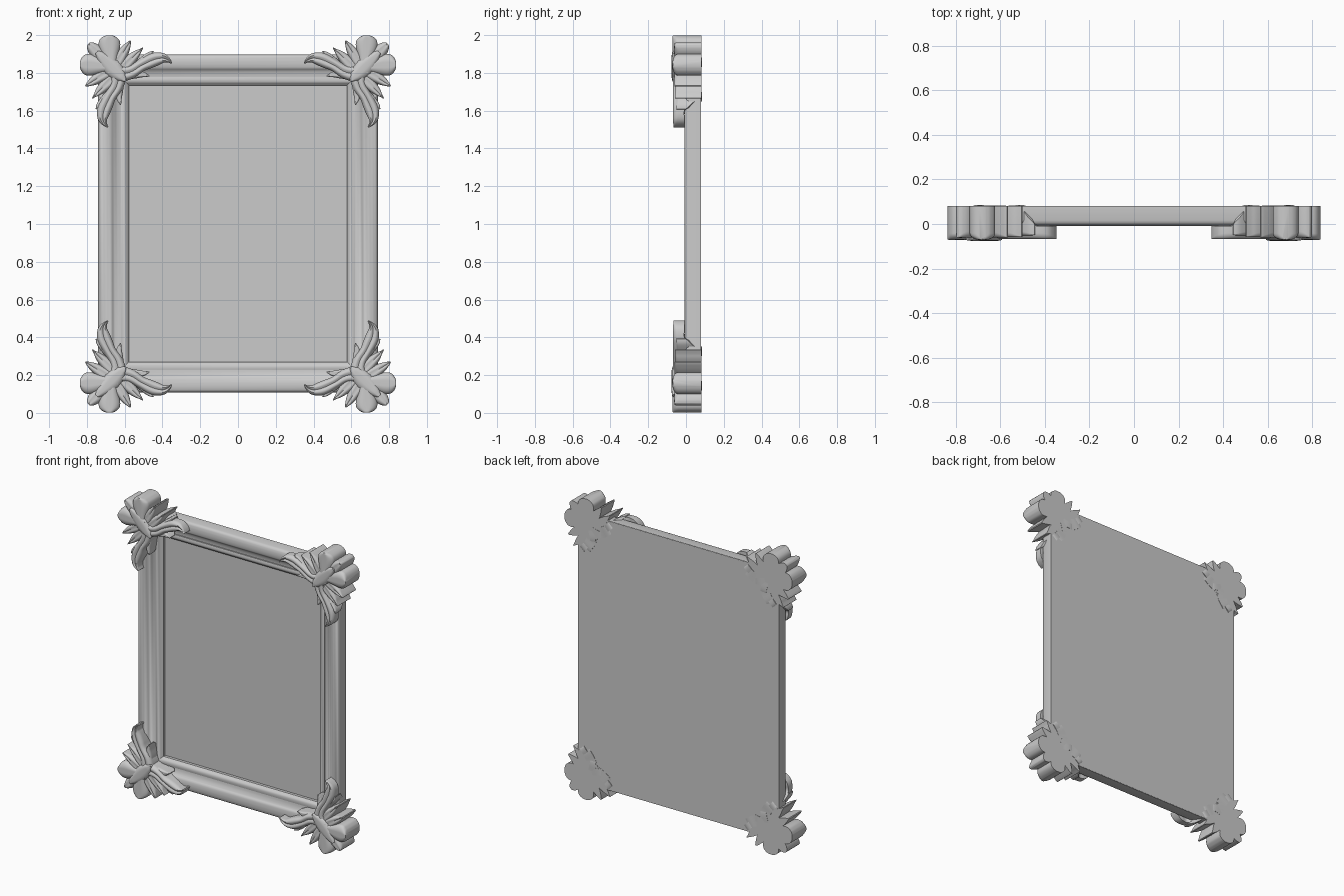
import bpy, bmesh, math

if "Cube" in bpy.data.objects:
    bpy.data.objects.remove(bpy.data.objects["Cube"])

HX, Z0, Z1 = 0.74, 0.107, 1.897     # outer size of the moulding
BACK = 0.081


def finish(bm, name, angle=40):
    bmesh.ops.recalc_face_normals(bm, faces=bm.faces)
    me = bpy.data.meshes.new(name)
    bm.to_mesh(me)
    bm.free()
    ob = bpy.data.objects.new(name, me)
    bpy.context.collection.objects.link(ob)
    bpy.ops.object.select_all(action='DESELECT')
    ob.select_set(True)
    bpy.context.view_layer.objects.active = ob
    bpy.ops.object.shade_smooth_by_angle(angle=math.radians(angle))
    return ob


def spline(pts, n):
    """Catmull-Rom resampling of points with any number of channels."""
    p = [pts[0]] + list(pts) + [pts[-1]]
    out = []
    for i in range(1, len(p) - 2):
        for k in range(n):
            t = k / n
            out.append([0.5 * (2 * b + (c - a) * t + (2 * a - 5 * b + 4 * c - d) * t * t
                        + (3 * b - a - 3 * c + d) * t ** 3)
                        for a, b, c, d in zip(p[i - 1], p[i], p[i + 1], p[i + 2])])
    out.append(list(pts[-1]))
    return out


# Mitred moulding: profile of (inset from outer edge, y)
profile = [(0, 0.079), (0, 0.016), (0.004, 0.005), (0.014, -0.004), (0.03, -0.009),
           (0.05, -0.008), (0.066, -0.002), (0.078, 0.008), (0.09, 0.02), (0.104, 0.027),
           (0.12, 0.029), (0.12, 0.022), (0.13, 0.018), (0.142, 0.021), (0.152, 0.03),
           (0.163, 0.04), (0.163, 0.079)]
bm = bmesh.new()
rings = []
for w, y in profile:
    rings.append([bm.verts.new((x * (HX - w), y, z)) for x, z in
                  ((-1, Z0 + w), (1, Z0 + w), (1, Z1 - w), (-1, Z1 - w))])
for i in range(len(rings)):
    a, b = rings[i], rings[(i + 1) % len(rings)]
    for k in range(4):
        bm.faces.new((a[k], a[(k + 1) % 4], b[(k + 1) % 4], b[k]))
finish(bm, "frame_moulding")

# Picture panel closing the back
bm = bmesh.new()
bmesh.ops.create_cube(bm, size=1)
for v in bm.verts:
    v.co = (v.co.x * 2 * (HX - 0.002), 0.0695 + v.co.y * 0.021,
            (Z0 + Z1) / 2 + v.co.z * (Z1 - Z0 - 0.004))
finish(bm, "picture_panel")

# Petals of a corner ornament: (u, v, half width, back y), measured from the corner
B = BACK
petals = [
    # big rounded lobe: path, crest y, vein depth
    ([(.165, .20, .03, B), (.163, .13, .038, B), (.158, .065, .056, B), (.157, .03, .054, B),
      (.157, .01, .036, B), (.157, .001, .014, B)], -.074, .004),
    # small leaf beside the lobe
    ([(.16, .20, .03, B), (.20, .14, .036, B), (.238, .08, .026, B), (.26, .045, .012, B),
      (.27, .03, .003, B)], -.066, .008),
    # second pointed leaf
    ([(.19, .21, .03, B), (.25, .15, .034, B), (.295, .105, .022, B), (.318, .083, .01, B),
      (.335, .066, .002, B)], -.064, .008),
    # long curling leaf
    ([(.15, .15, .03, B), (.21, .20, .042, B), (.27, .195, .036, B), (.325, .162, .032, B),
      (.365, .142, .036, .06), (.40, .128, .036, -.004), (.44, .122, .027, -.008),
      (.468, .132, .014, -.008), (.488, .15, .003, -.008)], -.073, .012),
    # inner leaflet under the long leaf
    ([(.20, .20, .025, B), (.27, .212, .02, B), (.325, .208, .016, .06),
      (.35, .212, .010, .03), (.37, .217, .002, .0)], -.056, .005),
    # tiny barb on the outer side of the long leaf
    ([(.30, .165, .02, B), (.34, .13, .02, B), (.37, .10, .012, .03), (.392, .086, .002, .0)],
     -.056, .004),
]
# lobe on the diagonal and central boss (not mirrored)
centre = [
    ([(.19, .19, .03, B), (.12, .12, .04, B), (.075, .075, .034, B), (.055, .055, .022, B),
      (.046, .046, .008, B)], -.066, .006),
    ([(.09, .09, .01, B), (.12, .12, .035, B), (.17, .17, .05, B), (.215, .215, .036, B),
      (.243, .243, .004, B)], -.078, .003),
]
COLS = 12


def add_petal(bm, path, crest, vein, place):
    rows = spline(path, 6)
    rings = []
    for i, (u, v, w, back) in enumerate(rows):
        a, b = rows[max(i - 1, 0)], rows[min(i + 1, len(rows) - 1)]
        du, dv = b[0] - a[0], b[1] - a[1]
        ln = math.hypot(du, dv) or 1
        nu, nv = -dv / ln, du / ln
        w = max(w, 0.001)
        puff = 0.032 * min(1, w / 0.03)
        g = vein * min(1, w / 0.02)
        ring = []
        for c in range(COLS + 1):
            t = -math.cos(math.pi * c / COLS)
            dome = math.sqrt(max(0, 1 - t * t))
            y = crest + 0.006 + puff * (1 - dome) - 0.006 * min(1, w / .03) \
                + g * math.exp(-(t / 0.28) ** 2)
            ring.append(bm.verts.new(place(u + nu * w * t, y, v + nv * w * t)))
        for t in (1, -1):
            ring.append(bm.verts.new(place(u + nu * w * t, back, v + nv * w * t)))
        rings.append(ring)
    n = len(rings[0])
    for a, b in zip(rings, rings[1:]):
        for k in range(n):
            bm.faces.new((a[k], a[(k + 1) % n], b[(k + 1) % n], b[k]))
    bm.faces.new(rings[0])
    bm.faces.new(rings[-1])


# Four mirrored corner ornaments
for sx, side in ((-1, "left"), (1, "right")):
    for sz, level in ((-1, "lower"), (1, "upper")):
        bm = bmesh.new()

        def place(u, y, v):
            return (sx * (0.838 - u), y, 1 + sz * (1 - v))

        def place_swapped(u, y, v):
            return place(v, y, u)

        for path, crest, vein in petals:
            add_petal(bm, path, crest, vein, place)
            add_petal(bm, path, crest, vein, place_swapped)
        for path, crest, vein in centre:
            add_petal(bm, path, crest, vein, place)
        finish(bm, f"corner_ornament_{level}_{side}", 50)
